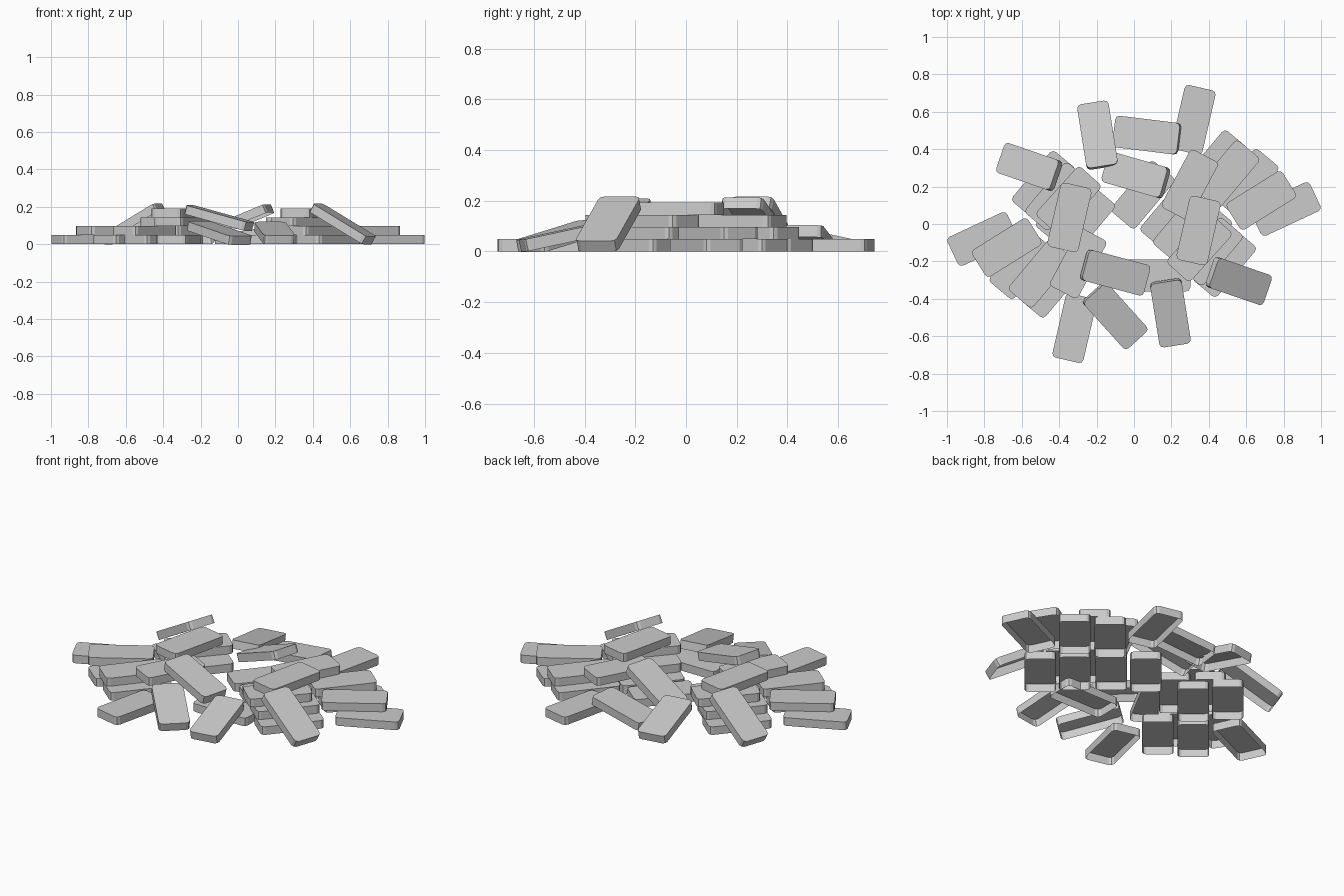
import bpy, bmesh
from math import radians, sin, cos, pi
from mathutils import Matrix

if "Cube" in bpy.data.objects:
    bpy.data.objects.remove(bpy.data.objects["Cube"])

L, W, T, R = 0.352, 0.17, 0.048, 0.022   # brick length, width, thickness, corner radius


def brick_mesh():
    # Rounded-corner slab, hollow and open underneath
    bm = bmesh.new()
    pts = []
    for i, (sx, sy) in enumerate([(1, 1), (-1, 1), (-1, -1), (1, -1)]):
        for k in range(3):
            a = i * pi / 2 + k * pi / 4
            pts.append((sx * (L / 2 - R) + R * cos(a), sy * (W / 2 - R) + R * sin(a)))
    lo = [bm.verts.new((x, y, -T / 2)) for x, y in pts]
    hi = [bm.verts.new((x, y, T / 2)) for x, y in pts]
    n = len(pts)
    for i in range(n):
        j = (i + 1) % n
        bm.faces.new((lo[i], lo[j], hi[j], hi[i]))
    bm.faces.new(hi)
    me = bpy.data.meshes.new("brick")
    bm.to_mesh(me)
    bm.free()
    return me


MESH = brick_mesh()


def brick(name, x, y, z, angle, pitch=0):
    # angle points along the brick; positive pitch lowers that end
    ob = bpy.data.objects.new(name, MESH)
    bpy.context.collection.objects.link(ob)
    ob.matrix_world = (Matrix.Translation((x, y, z))
                       @ Matrix.Rotation(radians(angle), 4, 'Z')
                       @ Matrix.Rotation(radians(pitch), 4, 'Y'))


def pair(name, x, y, z, angle, pitch=0):
    # The two heaps are half-turn copies of each other
    brick(name + "_right", x, y, z, angle, pitch)
    brick(name + "_left", -x, -y, z, angle + 180, pitch)


def layer(n):
    return T * (n + 0.5)


# Stacked layers of both heaps: layer, x, y, angle
stack = [
    (0, .603, .22, 50), (0, .437, .32, 50), (0, .483, -.21, 50), (0, .355, -.075, 50),
    (0, .81, .08, 25), (0, .318, .557, 77),
    (1, .50, .266, 50), (1, .68, .126, 32), (1, .412, -.147, 50), (1, .271, -.018, 50),
    (2, .298, .21, 62), (2, .35, -.127, 48),
    (3, .345, -.035, 77),
]
for i, (n, x, y, a) in enumerate(stack):
    pair(f"stacked_brick_{i}", x, y, layer(n), a)

# Extra ground bricks between the heaps
brick("ground_brick_a", .203, .051, layer(0), 50)
brick("ground_brick_b", .047, .156, layer(0), 50)
brick("ground_brick_c", .125, -.275, layer(0), 0)

# Bricks leaning on the heaps
pair("steep_leaning_brick", .56, -.305, .108, -19, 30)
pair("low_leaning_brick", .195, -.475, .06, -81, 12)
brick("front_leaning_brick", -.10, -.49, .06, -48, 13)
brick("back_leaning_brick", .068, .475, .052, 173, 9)
brick("front_bridge_brick", -.10, -.26, .14, -15, 15)
brick("back_bridge_brick", .01, .262, .125, 164, 22)
